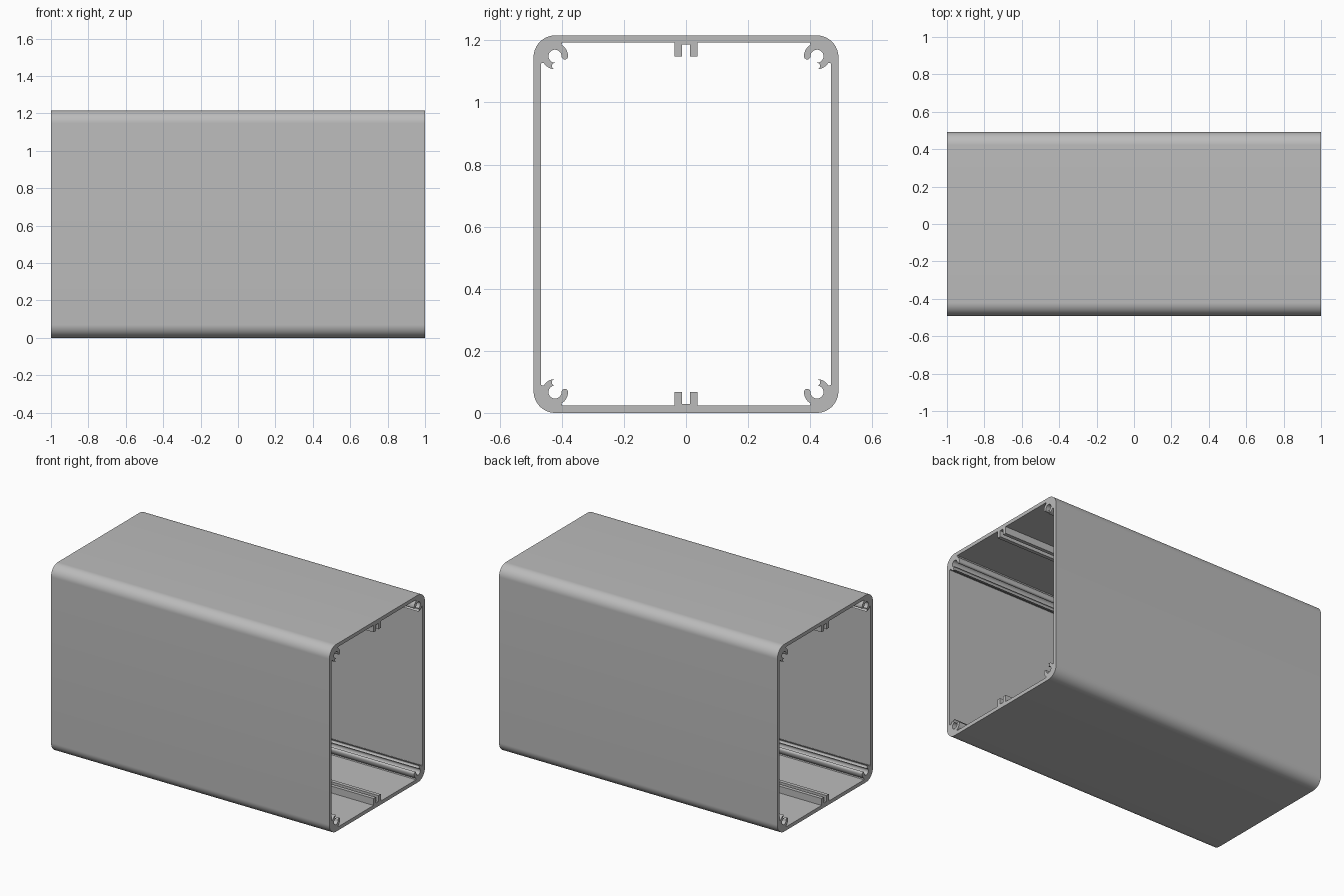
import bpy, bmesh
from math import cos, sin, radians
from mathutils import Vector

cube = bpy.data.objects.get("Cube")
if cube:
    bpy.data.objects.remove(cube, do_unlink=True)

LENGTH = 2.0
HALF_Y, HALF_Z = 0.491, 0.608
WALL = 0.0235
CORNER = 0.07                       # outer corner radius
BOSS_Y, BOSS_Z = 0.422, 0.541       # screw channel centre
HOLE, RING = 0.021, 0.042           # screw channel radii


def arc(cy, cz, r, start, end, steps):
    """Points along an arc, angles in degrees."""
    angles = [radians(start + (end - start) * i / steps) for i in range(steps + 1)]
    return [(cy + r * cos(a), cz + r * sin(a)) for a in angles]


def hook_tip(angle, start, end):
    """Rounded end of a screw channel arm."""
    mid, r = (HOLE + RING) / 2, (RING - HOLE) / 2
    a = radians(angle)
    return arc(BOSS_Y + mid * cos(a), BOSS_Z + mid * sin(a), r, start, end, 8)[1:-1]


def mirror_quarter(q):
    """Closed outline from the quarter running from top centre to the side."""
    return (q + [(y, -z) for y, z in reversed(q)]
            + [(-y, -z) for y, z in q] + [(-y, z) for y, z in reversed(q)])


# Outer skin
outer = mirror_quarter(arc(HALF_Y - CORNER, HALF_Z - CORNER, CORNER, 90, 0, 16))

# Inner outline: centre rib, wall, C-shaped screw channel, side wall
top, side = HALF_Z - WALL, HALF_Y - WALL
quarter = [(0.013, HALF_Z - 0.029), (0.013, HALF_Z - 0.068),
           (0.037, HALF_Z - 0.068), (0.037, top), (BOSS_Y - 0.023, top)]
quarter += arc(BOSS_Y, BOSS_Z, RING, 120, 180, 8)
quarter += hook_tip(180, 180, 360)
quarter += arc(BOSS_Y, BOSS_Z, HOLE, 180, -90, 28)
quarter += hook_tip(-90, 90, -90)
quarter += arc(BOSS_Y, BOSS_Z, RING, -90, -30, 8)
quarter += [(side, BOSS_Z - 0.023)]
inner = mirror_quarter(quarter)

# Fill the cross-section and extrude it along x
bm = bmesh.new()
edges = []
for loop in (outer, inner):
    verts = [bm.verts.new((-LENGTH / 2, y, z + HALF_Z)) for y, z in loop]
    edges += [bm.edges.new((v, verts[i - 1])) for i, v in enumerate(verts)]
bmesh.ops.triangle_fill(bm, use_beauty=True, edges=edges)
result = bmesh.ops.extrude_face_region(bm, geom=bm.faces[:], use_keep_orig=True)
moved = [g for g in result["geom"] if isinstance(g, bmesh.types.BMVert)]
bmesh.ops.translate(bm, verts=moved, vec=Vector((LENGTH, 0, 0)))
bmesh.ops.recalc_face_normals(bm, faces=bm.faces[:])
mesh = bpy.data.meshes.new("extruded_housing")
bm.to_mesh(mesh)
bm.free()

housing = bpy.data.objects.new("extruded_housing", mesh)
bpy.context.collection.objects.link(housing)

# Plain grey metal
metal = bpy.data.materials.new("grey_metal")
metal.use_nodes = True
colour = (0.5, 0.5, 0.5, 1.0)
metal.diffuse_color = colour
metal.node_tree.nodes["Principled BSDF"].inputs["Base Color"].default_value = colour
mesh.materials.append(metal)

bpy.ops.object.select_all(action="DESELECT")
housing.select_set(True)
bpy.context.view_layer.objects.active = housing
bpy.ops.object.shade_smooth_by_angle(angle=radians(30))
